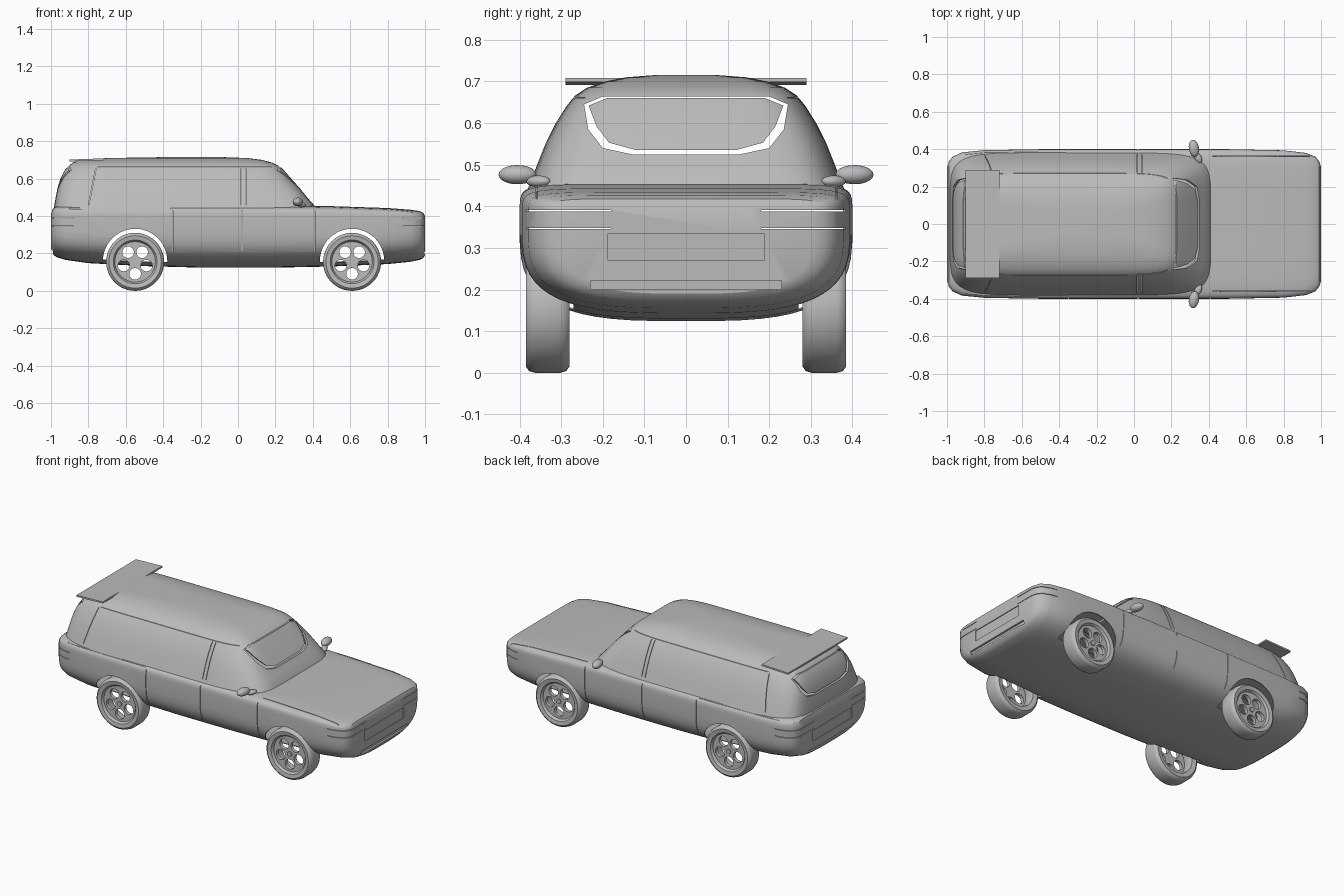
import bpy, bmesh
from math import sin, cos, pi, radians
from mathutils import Vector, Matrix

if "Cube" in bpy.data.objects:
    bpy.data.objects.remove(bpy.data.objects["Cube"], do_unlink=True)

grey = bpy.data.materials.new("plain_grey")
grey.use_nodes = True
grey.diffuse_color = (0.5, 0.5, 0.5, 1)
grey.node_tree.nodes["Principled BSDF"].inputs["Base Color"].default_value = (0.5, 0.5, 0.5, 1)


def finish(bm, name):
    mesh = bpy.data.meshes.new(name)
    bm.to_mesh(mesh)
    bm.free()
    mesh.materials.append(grey)
    obj = bpy.data.objects.new(name, mesh)
    bpy.context.collection.objects.link(obj)
    return obj


def smooth(obj, angle=30):
    bpy.ops.object.select_all(action='DESELECT')
    obj.select_set(True)
    bpy.context.view_layer.objects.active = obj
    bpy.ops.object.shade_smooth_by_angle(angle=radians(angle))


def cut(obj, cutter):
    """Subtract a cutter, then discard it."""
    cutter.hide_render = True
    mod = obj.modifiers.new("cut", 'BOOLEAN')
    mod.operation, mod.solver, mod.object = 'DIFFERENCE', 'EXACT', cutter
    bpy.context.view_layer.objects.active = obj
    bpy.ops.object.modifier_apply(modifier=mod.name)
    bpy.data.objects.remove(cutter, do_unlink=True)


def loft(rings, closed=False):
    """Skin rings of points; close into a torus or cap both ends."""
    bm = bmesh.new()
    loops = [[bm.verts.new(p) for p in ring] for ring in rings]
    n = len(loops[0])
    pairs = list(zip(loops, loops[1:]))
    if closed:
        pairs.append((loops[-1], loops[0]))
    else:
        bm.faces.new(loops[0])
        bm.faces.new(loops[-1])
    for a, b in pairs:
        for i in range(n):
            j = (i + 1) % n
            bm.faces.new((a[i], a[j], b[j], b[i]))
    bmesh.ops.recalc_face_normals(bm, faces=bm.faces)
    return bm


def hollow(bm, centre, scale):
    """Add a reversed, shrunken inner skin."""
    dup = bmesh.ops.duplicate(bm, geom=bm.verts[:] + bm.edges[:] + bm.faces[:])["geom"]
    c = Vector(centre)
    for g in dup:
        if isinstance(g, bmesh.types.BMVert):
            g.co = c + (g.co - c) * scale
    bmesh.ops.reverse_faces(bm, faces=[g for g in dup if isinstance(g, bmesh.types.BMFace)])
    return bm


def box(name, x, y, z, shear=0):
    bm = bmesh.new()
    bmesh.ops.create_cube(bm, size=1)
    for v in bm.verts:
        f = v.co + Vector((.5, .5, .5))
        v.co = [lo + (hi - lo) * t for (lo, hi), t in zip((x, y, z), f)]
        v.co.x += shear * (v.co.z - z[0])
    return finish(bm, name)


def drum(name, radius, x, z, y0, y1, segments=48):
    ring = [(radius * cos(2 * pi * i / segments), radius * sin(2 * pi * i / segments))
            for i in range(segments)]
    return finish(loft([[(x + a, y, z + b) for a, b in ring] for y in (y0, y1)]), name)


def power(v, n):
    return (1 if v >= 0 else -1) * abs(v) ** (2 / n)


STEPS = 56
angles = [2 * pi * (i + .5) / STEPS for i in range(STEPS)]

# Lower body: x, half width, bottom, top
stations = [(-1, .30, .22, .41), (-.99, .335, .195, .44), (-.97, .36, .18, .452),
            (-.92, .383, .165, .456), (-.8, .395, .148, .456), (-.5, .4, .132, .456),
            (-.2, .4, .124, .456), (.2, .4, .124, .456), (.5, .4, .13, .453),
            (.8, .394, .143, .443), (.92, .38, .155, .434), (.97, .36, .165, .427),
            (.99, .335, .175, .418), (1, .305, .19, .40)]


def body_ring(x, w, low, high):
    ring = []
    for a in angles:
        n = 8 if sin(a) > 0 else 3.2
        reach = high - .35 if sin(a) > 0 else .35 - low
        # blend the side exponent so both halves meet at the widest line
        ring.append((x, w * power(cos(a), n), .35 + reach * power(sin(a), n)))
    return ring


body = finish(hollow(loft([body_ring(*s) for s in stations]), (0, 0, .3), .985), "lower_body")

# Cabin: z, rear x, front x, half width
levels = [(.435, -.985, .417, .383), (.455, -.983, .41, .375), (.50, -.975, .37, .358),
          (.55, -.965, .33, .338), (.60, -.95, .285, .313), (.64, -.93, .25, .288),
          (.665, -.91, .225, .268), (.685, -.885, .185, .238), (.70, -.85, .13, .195),
          (.71, -.7, .05, .145), (.715, -.4, -.08, .08)]
cabin_rings = []
for z, rear, front, w in levels:
    mid, half = (rear + front) / 2, (front - rear) / 2
    cabin_rings.append([(mid + half * power(cos(a), 7), w * power(sin(a), 7), z) for a in angles])
cabin = finish(hollow(loft(cabin_rings), (-.28, 0, .56), .98), "cabin")

# Wheel arches
AXLES = (-.55, .61)
for x in AXLES:
    for y0, y1 in ((.27, .5), (-.5, -.27)):
        cut(body, drum("arch_cutter", .172, x, .16, y0, y1))

# Door seams and belt line on the body
GAP = .003
for x in (-.35, .02, .41):
    cut(body, box("seam_cutter", (x, x + GAP), (-.5, .5), (.21, .43)))
cut(body, box("belt_cutter", (-.9, -.36), (-.5, .5), (.439, .442)))

# Bonnet edges
for y in (-.36, .36):
    cut(body, box("bonnet_cutter", (.42, .94), (y, y + GAP), (.39, .5)))

# Plate recess, lower intake and lamp outlines at both ends
for s in (-1, 1):
    def span(a, b):
        return tuple(sorted((a * s, b * s)))
    cut(body, box("plate_cutter", span(.995, 1.1), (-.188, .188), (.27, .335)))
    cut(body, box("intake_cutter", span(.988, 1.1), (-.23, .23), (.2, .222)))
    for t in (-1, 1):
        side = tuple(sorted((.18 * t, .45 * t)))
        for z in (.345, .388):
            cut(body, box("lamp_cutter", span(.88, 1.1), side, (z, z + GAP)))

# Pillar gaps and side window outlines on the cabin
for x in (.017, .04):
    cut(cabin, box("pillar_cutter", (x, x + GAP), (-.5, .5), (.46, .655)))
cut(cabin, box("rail_cutter", (-.75, .18), (-.5, .5), (.66, .662)))
cut(cabin, box("quarter_cutter", (-.8, -.797), (-.5, .5), (.46, .655), .2))


# Gap around the windscreen and the rear window
def window_cutter(x0, x1):
    outer = [(.13, .525), (.2, .54), (.235, .585), (.245, .645), (.2, .664)]
    inner = [(.12, .535), (.185, .553), (.215, .592), (.234, .642), (.19, .660)]
    outer, inner = [h + [(-y, z) for y, z in reversed(h)] for h in (outer, inner)]
    rings = [[(x, y, z) for y, z in loop]
             for x, loop in ((x0, outer), (x1, outer), (x1, inner), (x0, inner))]
    return finish(loft(rings, closed=True), "window_cutter")


cut(cabin, window_cutter(.15, .5))
cut(cabin, window_cutter(-1.1, -.85))
smooth(body)
smooth(cabin)

# Rear spoiler plate
spoiler = box("spoiler", (-.9, -.72), (-.29, .29), (-.005, .005))
for v in spoiler.data.vertices:
    v.co.z += .697 + (v.co.x + .9) * .035

# Wheels: tyre, pierced rim and hub
tyre_profile = [(.112, .285), (.14, .28), (.151, .288), (.155, .302), (.155, .363),
                (.151, .377), (.14, .385), (.117, .381), (.108, .37), (.108, .3)]
RADIUS_Z = .155
for x, end in zip(AXLES, ("rear", "front")):
    for s, side in ((1, "left"), (-1, "right")):
        tag = end + "_" + side
        rings = []
        for i in range(48):
            a = 2 * pi * i / 48
            rings.append([(x + r * cos(a), s * y, RADIUS_Z + r * sin(a)) for r, y in tyre_profile])
        smooth(finish(loft(rings, closed=True), tag + "_tyre"), 40)
        rim = drum(tag + "_rim", .11, x, RADIUS_Z, s * .345, s * .367)
        for k in range(5):
            a = pi / 2 + 2 * pi * (k + .5) / 5
            cut(rim, drum("hole_cutter", .031, x + .064 * cos(a), RADIUS_Z + .064 * sin(a),
                          s * .3, s * .42, 24))
        smooth(rim)
        smooth(drum(tag + "_hub", .015, x, RADIUS_Z, s * .36, s * .374, 24))


# Door mirrors
def ellipsoid(name, centre, radii, turn):
    bm = bmesh.new()
    bmesh.ops.create_uvsphere(bm, u_segments=24, v_segments=14, radius=1)
    bm.transform(Matrix.Translation(centre) @ Matrix.Rotation(turn, 4, 'Z')
                 @ Matrix.Diagonal((*radii, 1)))
    smooth(finish(bm, name), 60)


for s, side in ((1, "left"), (-1, "right")):
    ellipsoid(side + "_mirror", (.32, s * .405, .476), (.027, .046, .023), s * .15)
    ellipsoid(side + "_mirror_stalk", (.342, s * .355, .46), (.018, .032, .014), s * .5)
